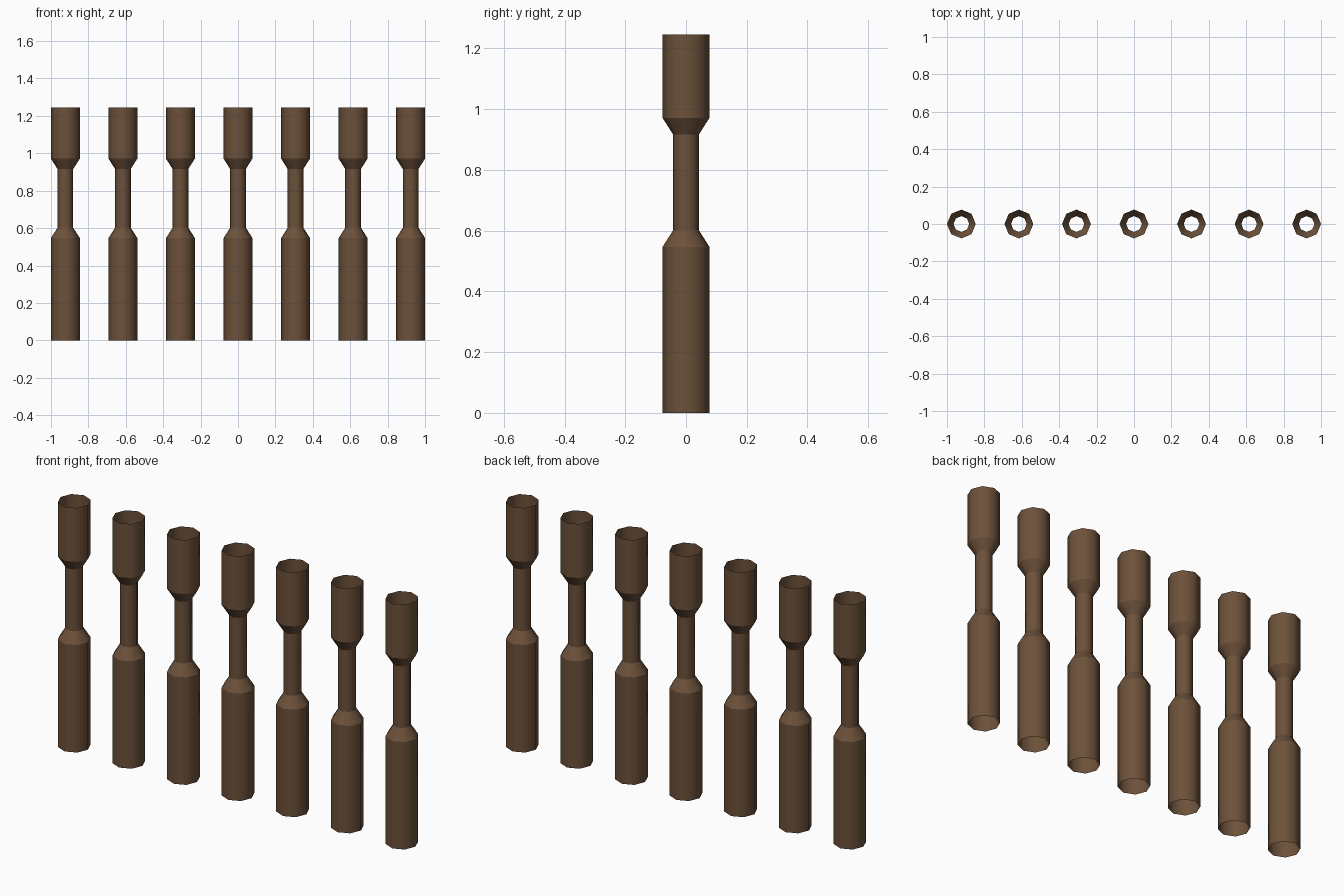
import bpy, bmesh, math

cube = bpy.data.objects.get("Cube")
if cube:
    bpy.data.objects.remove(cube, do_unlink=True)

# Brown wood
wood = bpy.data.materials.new("brown_wood")
wood.use_nodes = True
colour = (0.15, 0.082, 0.042, 1)
wood.diffuse_color = colour
wood.node_tree.nodes["Principled BSDF"].inputs["Base Color"].default_value = colour

COUNT, SIDES = 7, 8
WIDE, NARROW = 0.077, 0.042
PROFILE = [(WIDE, 0), (WIDE, 0.547), (NARROW, 0.602),
           (NARROW, 0.916), (WIDE, 0.971), (WIDE, 1.246)]


def spindle_mesh():
    """Open-ended eight-sided tube, smooth around and crisp at each ring."""
    bm = bmesh.new()
    rings = []
    for radius, z in PROFILE:
        angles = [math.tau * i / SIDES for i in range(SIDES)]
        rings.append([bm.verts.new((radius * math.cos(a), radius * math.sin(a), z))
                      for a in angles])
    for low, high in zip(rings, rings[1:]):
        for i in range(SIDES):
            j = (i + 1) % SIDES
            face = bm.faces.new((low[i], low[j], high[j], high[i]))
            face.smooth = True
    for edge in bm.edges:
        a, b = edge.verts
        edge.smooth = abs(a.co.z - b.co.z) > 0.001
    mesh = bpy.data.meshes.new("baluster")
    bm.to_mesh(mesh)
    bm.free()
    mesh.materials.append(wood)
    return mesh


# Row of evenly spaced balusters sharing one mesh
mesh = spindle_mesh()
reach = 1 - WIDE
for n in range(COUNT):
    baluster = bpy.data.objects.new(f"baluster_{n + 1}", mesh)
    baluster.location.x = -reach + 2 * reach * n / (COUNT - 1)
    bpy.context.collection.objects.link(baluster)
